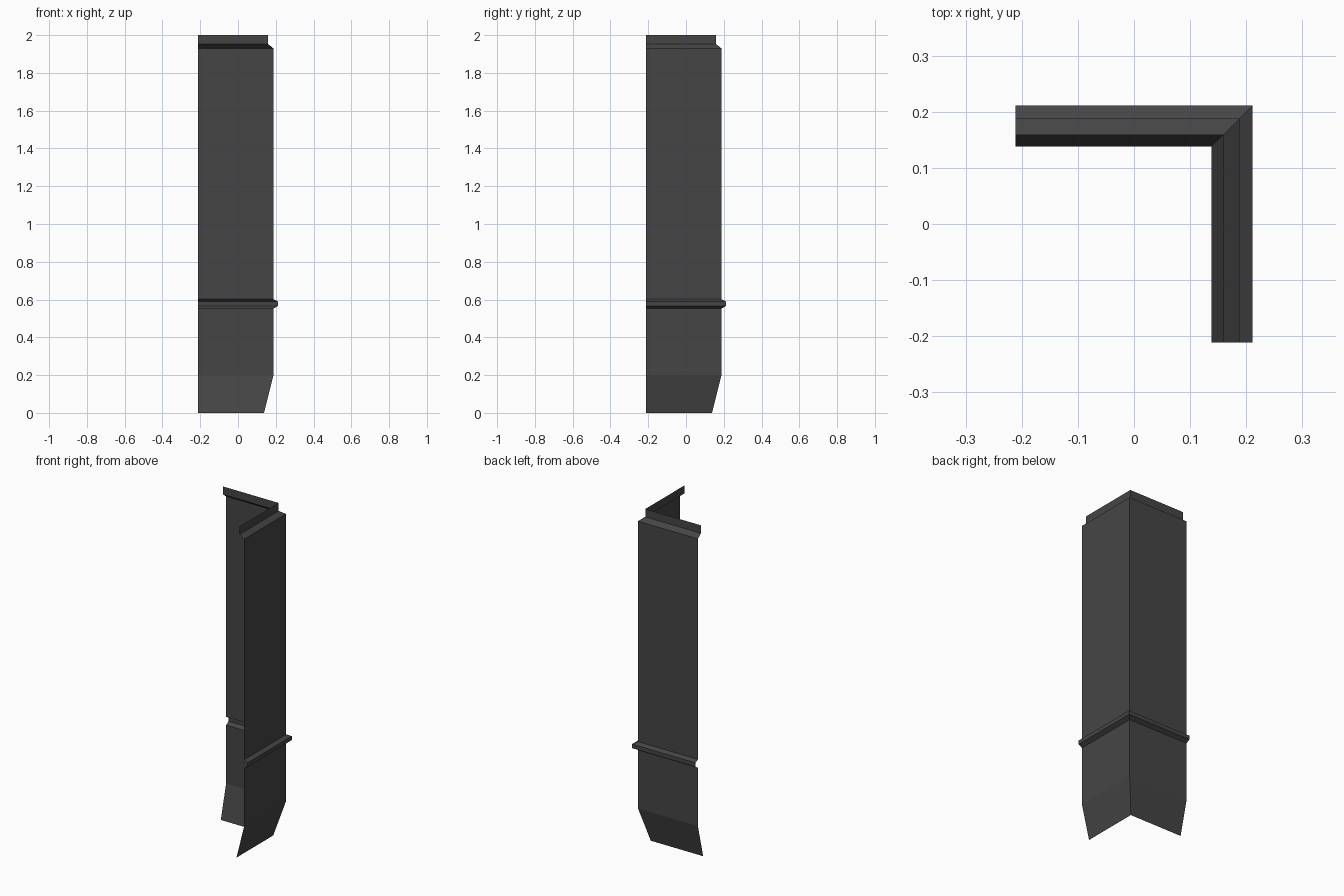
import bpy, bmesh

if "Cube" in bpy.data.objects:
    bpy.data.objects.remove(bpy.data.objects["Cube"])

END = -0.211  # free end of both legs

# Wall cross-section: (distance from the centre, height)
PROFILE = [(0.138, 0.0), (0.188, 0.2), (0.188, 0.552), (0.211, 0.566),
           (0.211, 0.59), (0.188, 0.602), (0.188, 1.93), (0.159, 1.952),
           (0.159, 2.0)]

# Sweep the profile around the mitred corner as an open sheet
bm = bmesh.new()
rows = [[bm.verts.new(p) for p in ((d, END, z), (d, d, z), (END, d, z))]
        for d, z in PROFILE]
for low, high in zip(rows, rows[1:]):
    for i in range(2):
        bm.faces.new((low[i], low[i + 1], high[i + 1], high[i]))

mesh = bpy.data.meshes.new("corner_wall_panel")
bm.to_mesh(mesh)
bm.free()
panel = bpy.data.objects.new("corner_wall_panel", mesh)
bpy.context.collection.objects.link(panel)

# Dark grey finish
mat = bpy.data.materials.new("dark_grey")
mat.diffuse_color = (0.06, 0.06, 0.06, 1)
mat.use_nodes = True
mat.node_tree.nodes["Principled BSDF"].inputs["Base Color"].default_value = mat.diffuse_color
mesh.materials.append(mat)
